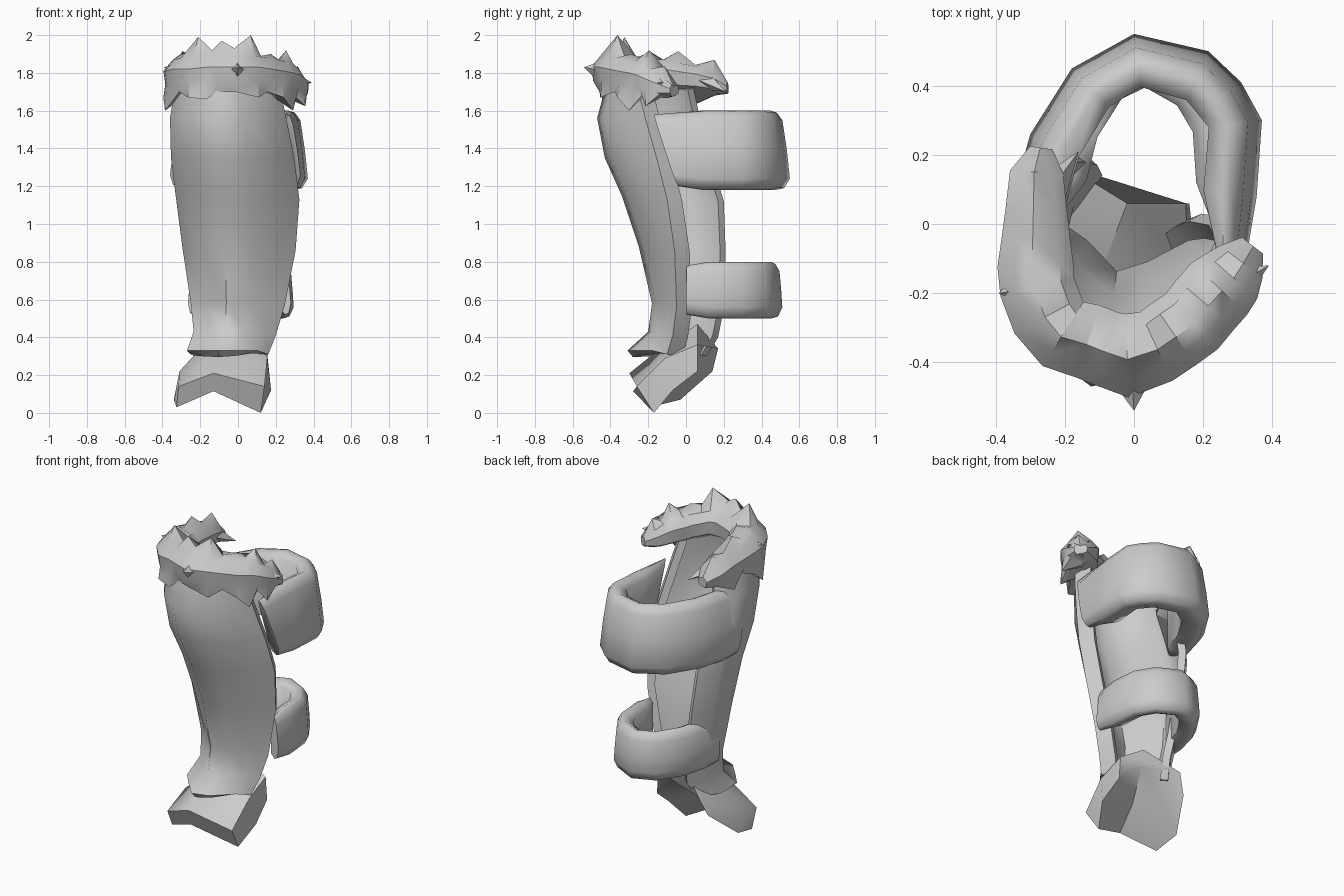
import bpy, bmesh, math
from mathutils import Vector

if "Cube" in bpy.data.objects:
    bpy.data.objects.remove(bpy.data.objects["Cube"])


def loft(name, rows, thick=0.0, ring=False, angle=50):
    """Skin a grid of point rows; ring closes every row and caps both ends."""
    bm = bmesh.new()
    g = [[bm.verts.new(p) for p in r] for r in rows]
    n = len(g[0])
    for a, b in zip(g, g[1:]):
        for j in range(n if ring else n - 1):
            k = (j + 1) % n
            bm.faces.new((a[j], b[j], b[k], a[k]))
    if ring:
        bm.faces.new(g[0])
        bm.faces.new(g[-1])
        bmesh.ops.recalc_face_normals(bm, faces=bm.faces)
    me = bpy.data.meshes.new(name)
    bm.to_mesh(me)
    bm.free()
    ob = bpy.data.objects.new(name, me)
    bpy.context.collection.objects.link(ob)
    bpy.ops.object.select_all(action='DESELECT')
    bpy.context.view_layer.objects.active = ob
    ob.select_set(True)
    if thick:
        m = ob.modifiers.new("thickness", 'SOLIDIFY')
        m.thickness, m.offset = thick, -1
        bpy.ops.object.modifier_apply(modifier=m.name)
    bpy.ops.object.shade_smooth_by_angle(angle=math.radians(angle))
    return ob


def outward(path, i):
    """Horizontal direction pointing out of a counter-clockwise path."""
    t = path[min(i + 1, len(path) - 1)] - path[max(i - 1, 0)]
    return Vector((t.y, -t.x, 0)).normalized()


# Shin plate: z, left x, right x, front y, left rear y, right rear y
levels = [(1.75, -.33, .22, -.42, .04, -.18), (1.56, -.36, .26, -.47, .08, -.13),
          (1.35, -.355, .30, -.43, .14, -.07), (1.15, -.33, .325, -.34, .20, -.02),
          (.88, -.295, .305, -.25, .21, .02), (.58, -.25, .245, -.18, .20, .03),
          (.43, -.235, .20, -.20, .17, .01), (.33, -.27, .16, -.31, .11, -.02)]
rows = []
for z, xl, xr, yf, yl, yr in levels:
    w = xr - xl
    rows.append([(xl + .11, yl, z - .03), (xl + .02, yl - .10, z - .02),
                 (xl, (yl + yf) / 2 - .02, z), (xl + .17 * w, yf + .10, z),
                 (xl + .38 * w, yf, z), (xl + .62 * w, yf + .03, z),
                 (xl + .87 * w, yf * .55 + yr * .45, z), (xr, yr - .08, z - .02),
                 (xr - .05, yr, z - .03)])
loft("shin_plate", rows, 0.045)

# Foot guard: solid chevron section (left low, left top, ridge, right top, right low, valley)
foot = [[(-.25, .14, .22), (-.20, .17, .34), (-.02, .06, .47), (.15, .06, .36), (.16, .06, .22), (-.04, .02, .38)],
        [(-.34, -.03, .07), (-.31, -.08, .22), (-.10, -.15, .33), (.155, -.11, .29), (.175, -.07, .12), (-.09, -.12, .22)],
        [(-.325, -.19, .03), (-.315, -.25, .14), (-.13, -.30, .21), (.14, -.26, .14), (.12, -.17, .0), (-.13, -.28, .115)]]
loft("foot_guard", foot, ring=True, angle=55)


# Straps: rounded band section swept round the back of the leg
def strap(name, pts, z0, z1, thick, lean, taper):
    path = [Vector((x, y, 0)) for x, y in pts]
    rows = []
    for i, p in enumerate(path):
        o = outward(path, i)
        end = i in (0, len(path) - 1)
        t = thick * (.5 if end else 1)
        d = .02 if end else 0
        lo, hi = z0 + d, z1 - d
        sec = [(-t, lo + .03), (-.5 * t, lo), (-.2 * t, lo + .01), (0, lo + .06),
               (-taper * .4, (lo + hi) / 2), (-taper, hi - .05),
               (-taper - .2 * t, hi - .01), (-taper - .4 * t, hi), (-t, hi - .03)]
        row = []
        for s, z in sec:
            q = p + o * s
            if end:
                q.y -= lean * (z - z0) / (z1 - z0)
            row.append((q.x, q.y, z))
        rows.append(row)
    loft(name, rows, ring=True, angle=60)


strap("upper_strap", [(.33, -.04), (.355, .08), (.37, .30), (.31, .41), (.215, .50), (.0, .55),
                      (-.18, .45), (-.30, .26), (-.345, .10), (-.36, .0)], 1.18, 1.60, .155, .15, .04)
strap("lower_strap", [(.28, .0), (.295, .12), (.28, .30), (.20, .43), (.04, .51), (-.11, .45),
                      (-.21, .30), (-.25, .15), (-.265, .04)], .50, .80, .115, .0, .015)

# Fur collar: tapered roll with jagged edges: x, y, centre z, scale, top spike, bottom spike
spine = [(-.265, .22, 1.72, .30, .1, -.1), (-.275, .15, 1.75, .7, .17, -.10),
         (-.275, .05, 1.77, .8, .09, -.17), (-.275, -.04, 1.78, .9, .15, -.09),
         (-.275, -.12, 1.79, 1, .08, -.12), (-.27, -.18, 1.79, 1, .12, -.19),
         (-.24, -.26, 1.80, 1, .08, -.10), (-.20, -.31, 1.80, 1, .19, -.13),
         (-.13, -.33, 1.81, 1, .11, -.15), (-.08, -.35, 1.81, 1, .16, -.11),
         (-.02, -.37, 1.81, 1.1, .11, -.10), (.06, -.345, 1.81, 1, .19, -.14),
         (.11, -.31, 1.80, 1, .09, -.10), (.16, -.275, 1.79, 1, .11, -.12),
         (.20, -.225, 1.78, 1, .09, -.18), (.24, -.18, 1.77, 1, .15, -.09),
         (.275, -.145, 1.75, .9, .07, -.14), (.305, -.105, 1.73, .7, .15, -.06),
         (.34, -.06, 1.71, .35, .05, -.1)]
path = [Vector((x, y, 0)) for x, y, *_ in spine]
rows = []
for i, (x, y, z, s, top, bot) in enumerate(spine):
    o = outward(path, i)
    sec = [(-.09, -.05), (-.02, -.09), (.08 if bot > -.12 else .12, bot), (.11, -.05),
           (.12, .02), (.07, .08), (.02, top), (-.06, .08), (-.10, .03)]
    rows.append([(x + o.x * a * s, y + o.y * a * s, z + b * s) for a, b in sec])
loft("fur_collar", rows, ring=True, angle=35)


# Larger tufts breaking the outline: base, tip, radius
tufts = [((-.27, -.18, 1.80), (-.392, -.20, 1.83), .08),
         ((-.01, -.40, 1.80), (0, -.54, 1.83), .09),
         ((.27, -.19, 1.75), (.39, -.12, 1.75), .07),
         ((-.24, .10, 1.76), (-.16, .21, 1.70), .05)]
for base, tip, r in tufts:
    b, t = Vector(base), Vector(tip)
    bpy.ops.mesh.primitive_cone_add(vertices=4, radius1=r, radius2=0, depth=(t - b).length,
                                    location=(b + t) / 2,
                                    rotation=(t - b).to_track_quat('Z', 'Y').to_euler())
    bpy.context.object.name = "fur_tuft"
